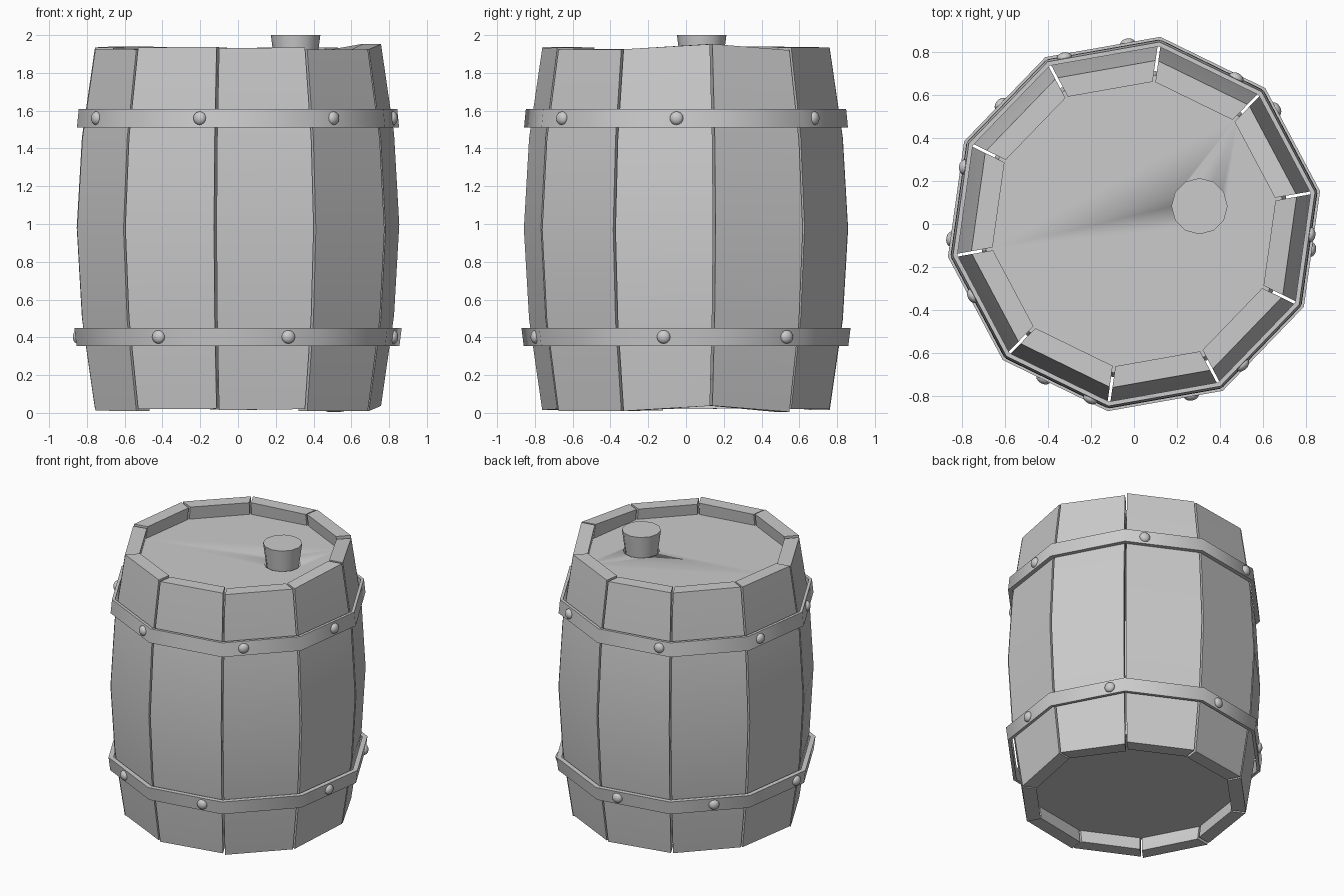
import bpy, bmesh
from math import cos, sin, pi, radians
from mathutils import Vector, Matrix

if "Cube" in bpy.data.objects:
    bpy.data.objects.remove(bpy.data.objects["Cube"])

N = 10                      # staves
FIRST = -8                  # angle of the middle of stave 0
STEP = 360 / N


def finish(name, bm, angle=30):
    bmesh.ops.recalc_face_normals(bm, faces=bm.faces)
    me = bpy.data.meshes.new(name)
    bm.to_mesh(me)
    bm.free()
    ob = bpy.data.objects.new(name, me)
    bpy.context.collection.objects.link(ob)
    bpy.ops.object.select_all(action='DESELECT')
    ob.select_set(True)
    bpy.context.view_layer.objects.active = ob
    bpy.ops.object.shade_smooth_by_angle(angle=radians(angle))
    return ob


def loft(bm, rings, closed=False):
    """Skin a list of rings of points; cap both ends or join last to first."""
    vs = [[bm.verts.new(p) for p in r] for r in rings]
    n = len(vs[0])
    pairs = list(zip(vs, vs[1:])) + ([(vs[-1], vs[0])] if closed else [])
    for a, b in pairs:
        for i in range(n):
            j = (i + 1) % n
            bm.faces.new((a[i], a[j], b[j], b[i]))
    if not closed:
        bm.faces.new(vs[0][::-1])
        bm.faces.new(vs[-1])


def polygon(r, z, n=N, start=FIRST + STEP / 2, c=(0, 0)):
    return [(c[0] + r * cos(radians(start) + 2 * pi * i / n),
             c[1] + r * sin(radians(start) + 2 * pi * i / n), z) for i in range(n)]


# Staves: bulging planks, with slightly uneven ends
profile = [(0.02, 0.77), (0.5, 0.84), (0.98, 0.868), (1.46, 0.84), (1.935, 0.77)]
lift = [(-.01, .017), (.018, -.015), (0, 0), (-.005, .003), (.002, .005),
        (.003, 0), (-.008, -.01), (0, .002), (-.005, 0), (-.01, -.01)]
GAP, THICK = 0.007, 0.10
for k in range(N):
    mid = radians(FIRST + k * STEP)
    tangent = Vector((-sin(mid), cos(mid), 0))
    rings = []
    for z, r in profile:
        ring = []
        for side, rad in ((-1, r), (1, r), (1, r - THICK), (-1, r - THICK)):
            a = mid + side * radians(STEP / 2)
            dz = lift[k][0 if side < 0 else 1]
            ring.append(Vector((rad * cos(a), rad * sin(a), z + dz)) - tangent * side * GAP)
        rings.append(ring)
    bm = bmesh.new()
    loft(bm, rings)
    finish(f"stave_{k + 1}", bm)

# Heads: recessed lid and floor
heads = {}
for name, z0, z1, r0, r1 in (("lid", 1.78, 1.845, 0.72, 0.70), ("floor", 0.115, 0.18, 0.70, 0.72)):
    bm = bmesh.new()
    loft(bm, [polygon(r0, z0), polygon(r1, z1)])
    heads[name] = finish(name, bm)

# Bung hole and tapered bung
C = (0.305, 0.083)
bm = bmesh.new()
loft(bm, [polygon(0.122, z, 12, 0, C) for z in (1.7, 1.9)])
cutter = finish("bung_hole_cutter", bm)
cutter.hide_render = True
cutter.hide_viewport = True
mod = heads["lid"].modifiers.new("bung_hole", 'BOOLEAN')
mod.operation = 'DIFFERENCE'
mod.solver = 'EXACT'
mod.object = cutter
bm = bmesh.new()
loft(bm, [polygon(0.10, 1.76, 12, 0, C), polygon(0.131, 2.0, 12, 0, C)])
finish("bung", bm, 35)

# Hoops with rivets
hoops = [("lower", 0.355, 0.45, 0.868, 0.88, 0.845, [184.7, 239.7, 288.5, 351.8, 39, 92, 138]),
         ("upper", 1.51, 1.61, 0.866, 0.856, 0.835, [204, 256, 307.6, 356.5, 55, 112.7, 161.4])]
for name, z0, z1, r0, r1, ri, angles in hoops:
    bm = bmesh.new()
    loft(bm, [polygon(r0, z0), polygon(r1, z1), polygon(ri, z1), polygon(ri, z0)], closed=True)
    finish(f"{name}_hoop", bm, 40)

    bm = bmesh.new()
    apothem = (r0 + r1) / 2 * cos(pi / N)
    for deg in angles:
        face = radians(FIRST + round((deg - FIRST) / STEP) * STEP)
        a = radians(deg)
        d = apothem / cos(a - face)
        place = (Matrix.Translation((d * cos(a), d * sin(a), (z0 + z1) / 2))
                 @ Matrix.Rotation(face, 4, 'Z') @ Matrix.Rotation(pi / 2, 4, 'Y')
                 @ Matrix.Diagonal((1, 1, 0.7, 1)))
        bmesh.ops.create_uvsphere(bm, u_segments=16, v_segments=10, radius=0.036, matrix=place)
    finish(f"{name}_rivets", bm, 60)
